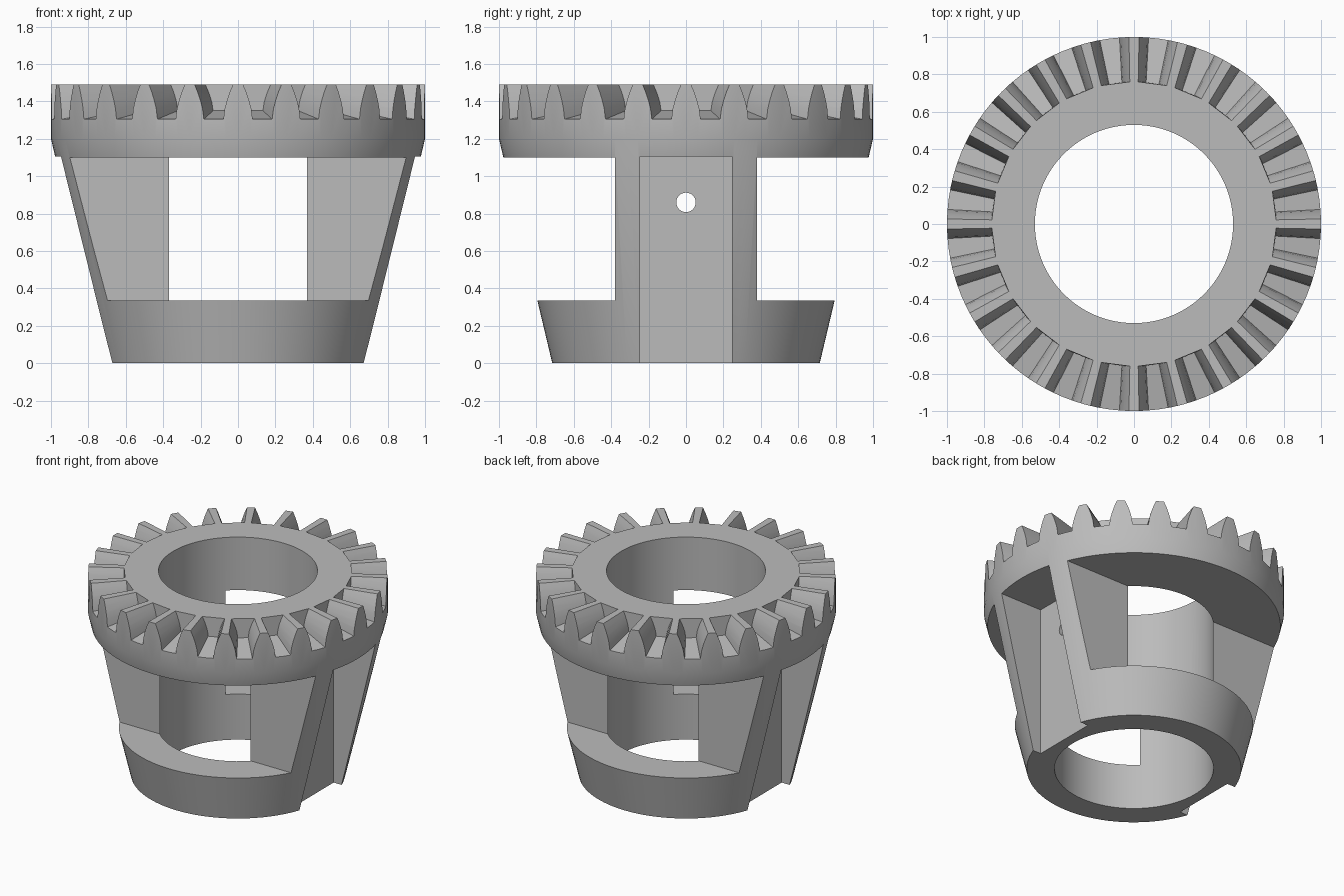
import bpy
import bmesh
from math import asin, cos, sin, tau
from mathutils import Matrix

if "Cube" in bpy.data.objects:
    bpy.data.objects.remove(bpy.data.objects["Cube"], do_unlink=True)

TEETH = 24
BORE, COLLAR, RIM = 0.53, 0.76, 1.0
TOP, SILL, LINTEL = 1.49, 0.335, 1.1

steel = bpy.data.materials.new("plain grey")
steel.use_nodes = True
grey = (0.5, 0.5, 0.5, 1)
steel.diffuse_color = grey
steel.node_tree.nodes["Principled BSDF"].inputs["Base Color"].default_value = grey


def make_object(name, bm):
    bmesh.ops.recalc_face_normals(bm, faces=bm.faces)
    mesh = bpy.data.meshes.new(name)
    bm.to_mesh(mesh)
    bm.free()
    obj = bpy.data.objects.new(name, mesh)
    bpy.context.collection.objects.link(obj)
    return obj


def lathe(name, profile, steps):
    bm = bmesh.new()
    rings = [[bm.verts.new((r * cos(tau * i / steps), r * sin(tau * i / steps), z))
              for r, z in profile] for i in range(steps)]
    for i in range(steps):
        a, b = rings[i], rings[(i + 1) % steps]
        for j in range(len(profile)):
            k = (j + 1) % len(profile)
            bm.faces.new((a[j], b[j], b[k], a[k]))
    return make_object(name, bm)


def add_box(bm, low, high):
    size = [h - l for l, h in zip(low, high)]
    centre = [(h + l) / 2 for l, h in zip(low, high)]
    bmesh.ops.create_cube(bm, size=1, matrix=Matrix.Translation(centre) @ Matrix.Diagonal((*size, 1)))


def carve(body, bm, name):
    cutter = make_object(name, bm)
    cutter.hide_render = True
    mod = body.modifiers.new(name, "BOOLEAN")
    mod.operation = "DIFFERENCE"
    mod.solver = "EXACT"
    mod.object = cutter
    bpy.context.view_layer.objects.active = body
    bpy.ops.object.modifier_apply(modifier=mod.name)
    bpy.data.objects.remove(cutter, do_unlink=True)


# Tapered body with a straight bore and a wide rim
body = lathe("gear_housing", [(BORE, 0), (0.715, 0), (RIM, 1.2), (RIM, TOP), (BORE, TOP)], 96)

# Front and back windows, leaving two pillars
bm = bmesh.new()
for low, high in ((-1.2, -0.38), (0.38, 1.2)):
    add_box(bm, (-1.2, low, SILL), (1.2, high, LINTEL))
carve(body, bm, "window_cutter")

# Upright flat-bottomed grooves on the outside of both pillars
bm = bmesh.new()
for low, high in ((-1.2, -0.607), (0.607, 1.2)):
    add_box(bm, (low, -0.245, -0.1), (high, 0.245, 1.105))
carve(body, bm, "groove_cutter")

# Cross pin hole through both pillars
bm = bmesh.new()
bmesh.ops.create_cone(bm, cap_ends=True, segments=32, radius1=0.052, radius2=0.052, depth=3,
                      matrix=Matrix.Translation((0, 0, 0.86)) @ Matrix.Rotation(tau / 4, 4, "Y"))
carve(body, bm, "pin_hole_cutter")

# Gaps between the face teeth: (height fraction, half tooth width at the rim)
flank = [(0, 0.078), (0.3, 0.071), (0.55, 0.059), (0.8, 0.043), (1, 0.027), (1.2, 0.027)]


def gap_section(bm, radius, start):
    inward = (RIM - radius) / (RIM - COLLAR)
    floor = 1.305 + 0.045 * inward
    pitch = tau / TEETH
    left, right = [], []
    for height, width in flank:
        offset = asin(width * (1 - 0.17 * inward) / radius)
        z = floor + (TOP - floor) * height
        for side, angle in ((left, start + offset), (right, start + pitch - offset)):
            side.append(bm.verts.new((radius * cos(angle), radius * sin(angle), z)))
    return left + right[::-1]


bm = bmesh.new()
for i in range(TEETH):
    start = tau * i / TEETH
    inner, outer = gap_section(bm, COLLAR, start), gap_section(bm, 1.05, start)
    bm.faces.new(inner)
    bm.faces.new(outer[::-1])
    for j in range(len(inner)):
        k = (j + 1) % len(inner)
        bm.faces.new((inner[j], outer[j], outer[k], inner[k]))
carve(body, bm, "tooth_gap_cutter")

# Finish
body.data.materials.clear()
body.data.materials.append(steel)
for face in body.data.polygons:
    face.material_index = 0
bpy.ops.object.select_all(action="DESELECT")
body.select_set(True)
bpy.context.view_layer.objects.active = body
bpy.ops.object.shade_smooth_by_angle(angle=0.3)
